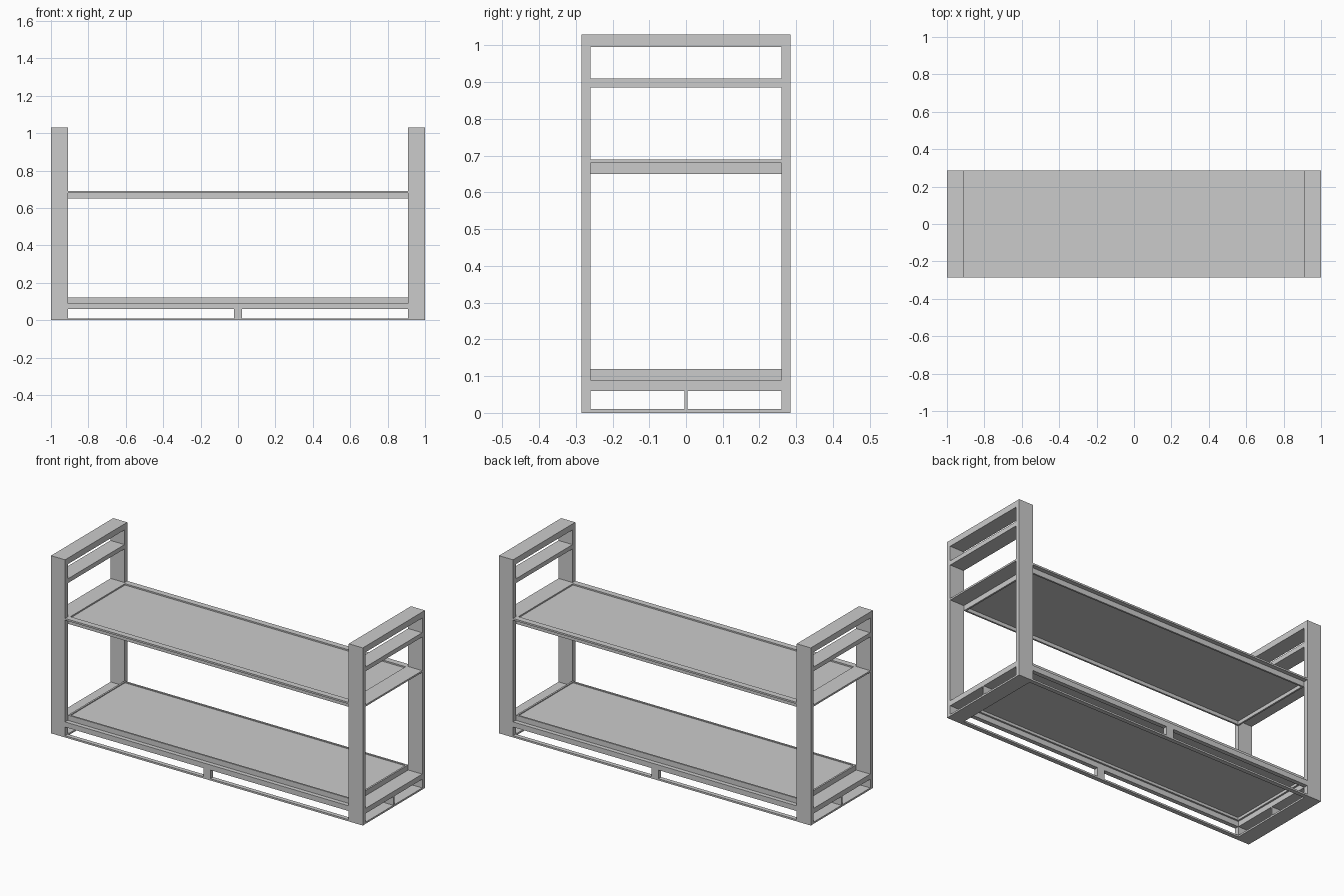
import bpy, bmesh

if "Cube" in bpy.data.objects:
    bpy.data.objects.remove(bpy.data.objects["Cube"])

W, D, H = 1.0, 0.285, 1.03      # outer half width, half depth, height
XI, YI = 0.91, 0.26             # inner faces of the posts


def box(bm, x0, x1, y0, y1, z0, z1):
    vs = [bm.verts.new((x, y, z)) for z in (z0, z1)
          for x, y in ((x0, y0), (x1, y0), (x1, y1), (x0, y1))]
    for f in ((3, 2, 1, 0), (4, 5, 6, 7), (0, 1, 5, 4),
              (1, 2, 6, 5), (2, 3, 7, 6), (3, 0, 4, 7)):
        bm.faces.new([vs[i] for i in f])


def part(name, *boxes, mirror=(False, False)):
    """One object from boxes, mirrored about x and/or y."""
    bm = bmesh.new()
    for b in boxes:
        box(bm, *b)
    me = bpy.data.meshes.new(name)
    bm.to_mesh(me)
    bm.free()
    ob = bpy.data.objects.new(name, me)
    bpy.context.collection.objects.link(ob)
    if any(mirror):
        m = ob.modifiers.new("mirror", 'MIRROR')
        m.use_axis = (mirror[0], mirror[1], False)
        m.use_mirror_merge = False
    return ob


ENDS, SIDES, BOTH = (True, False), (False, True), (True, True)

# Flat upright posts at the four corners
part("corner_post", (XI, W, YI, D, 0, H), mirror=BOTH)

# Cross rails joining each pair of posts
for name, z0, z1 in (("top_rail", 0.995, H), ("upper_rail", 0.885, 0.91),
                     ("upper_shelf_end_plate", 0.68, 0.69),
                     ("lower_end_rail", 0.06, 0.09), ("foot_plate", 0, 0.01)):
    part(name, (XI, W, -YI, YI, z0, z1), mirror=ENDS)

# Long rails along the front and back
for name, z0, z1 in (("upper_shelf_edge", 0.68, 0.69),
                     ("lower_long_rail", 0.06, 0.09), ("base_strip", 0, 0.01)):
    part(name, (-XI, XI, YI, D, z0, z1), mirror=SIDES)

# Short struts between the base strips and the lower rails
part("long_side_strut", (-0.0225, 0.0225, YI, D, 0.01, 0.06), mirror=SIDES)
part("end_strut", (XI, W, -0.004, 0.004, 0.01, 0.06), mirror=ENDS)

# Skirt frames and recessed panels of both shelves
T = 0.01
for name, z0, z1, p0, p1 in (("upper_shelf", 0.65, 0.69, 0.67, 0.682),
                             ("lower_shelf", 0.09, 0.12, 0.105, 0.115)):
    part(name + "_side_skirt", (-XI, XI, YI - T, YI, z0, z1), mirror=SIDES)
    part(name + "_end_skirt", (XI - T, XI, -YI + T, YI - T, z0, z1), mirror=ENDS)
    part(name + "_panel", (-XI + T, XI - T, -YI + T, YI - T, p0, p1))
